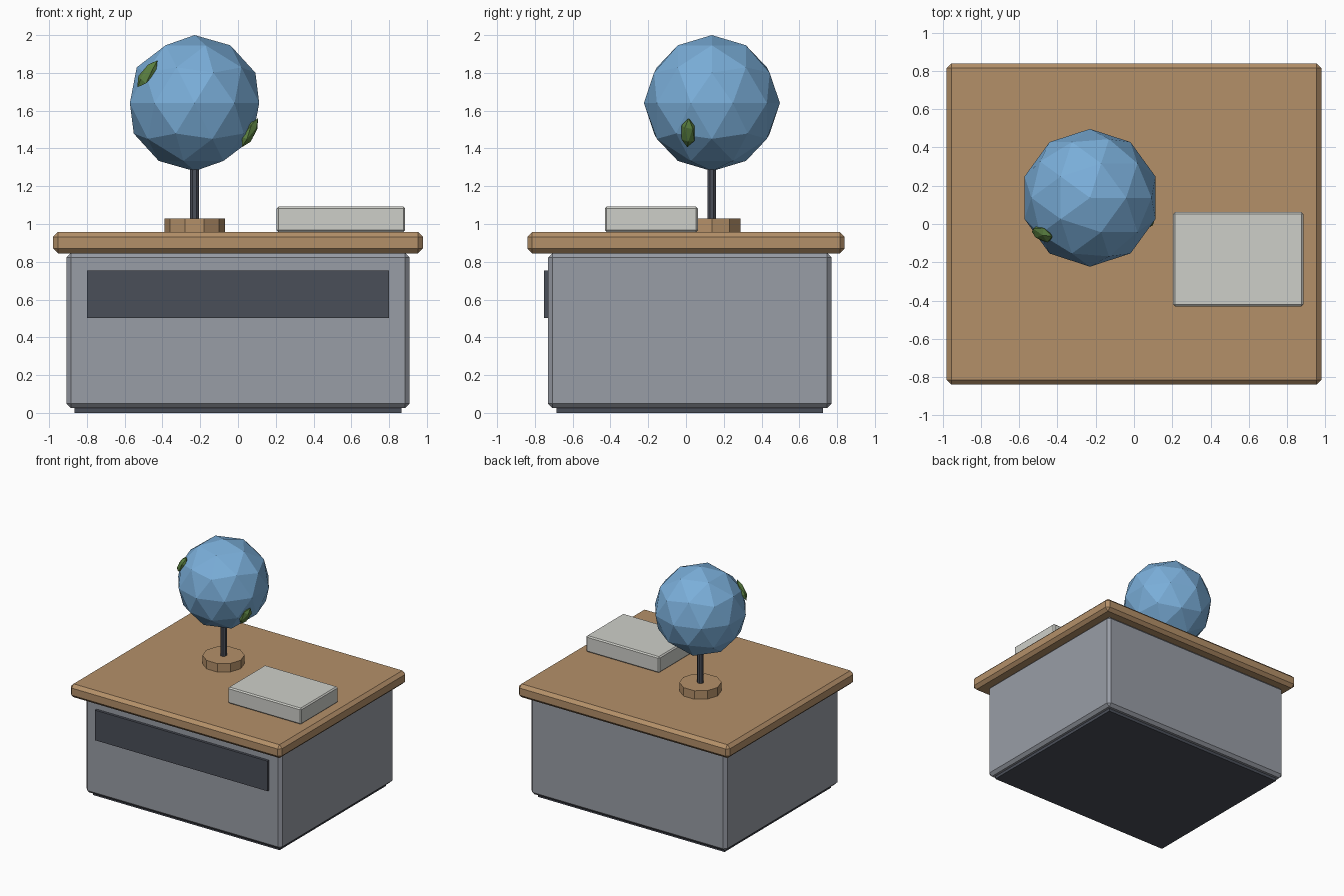
import bpy, math
from mathutils import Vector, Matrix

if "Cube" in bpy.data.objects:
    bpy.data.objects.remove(bpy.data.objects["Cube"])


def mat(name, rgb):
    m = bpy.data.materials.new(name)
    lin = [c / 12.92 if c <= 0.04045 else ((c + 0.055) / 1.055) ** 2.4
           for c in (v / 255 for v in rgb)]
    m.diffuse_color = (*lin, 1)
    m.use_nodes = True
    m.node_tree.nodes["Principled BSDF"].inputs["Base Color"].default_value = m.diffuse_color
    return m


wood = mat("wood", (180, 144, 105))
grey = mat("grey metal", (153, 157, 166))
dark = mat("dark metal", (74, 78, 88))
paper = mat("paper white", (206, 207, 201))
blue = mat("ocean blue", (122, 174, 217))
green = mat("land green", (92, 130, 66))


def finish(name, material):
    o = bpy.context.object
    o.name = name
    o.data.materials.append(material)
    return o


def box(name, x, y, z, material, bevel=0):
    lo, hi = Vector((x[0], y[0], z[0])), Vector((x[1], y[1], z[1]))
    bpy.ops.mesh.primitive_cube_add(size=1)
    o = finish(name, material)
    o.data.transform(Matrix.Translation((lo + hi) / 2) @ Matrix.Diagonal((*(hi - lo), 1)))
    if bevel:
        b = o.modifiers.new("bevel", 'BEVEL')
        b.width, b.segments = bevel, 1
    return o


def cylinder(name, sides, r, z0, z1, material, turn=0):
    bpy.ops.mesh.primitive_cylinder_add(vertices=sides, radius=r, depth=z1 - z0,
                                        location=(GX, GY, (z0 + z1) / 2),
                                        rotation=(0, 0, turn))
    return finish(name, material)


GX, GY, GZ, GR = -0.23, 0.137, 1.64, 0.36

# Cabinet
box("plinth", (-0.865, 0.865), (-0.685, 0.725), (0, 0.04), dark)
box("cabinet_body", (-0.908, 0.908), (-0.73, 0.77), (0.025, 0.847), grey, 0.024)
box("drawer_front", (-0.80, 0.80), (-0.752, -0.70), (0.502, 0.754), dark)
box("table_top", (-0.98, 0.98), (-0.84, 0.84), (0.845, 0.957), wood, 0.026)
box("paper_stack", (0.205, 0.885), (-0.43, 0.063), (0.957, 1.092), paper, 0.01)

# Globe on its stand
cylinder("globe_base", 10, 0.16, 0.955, 1.028, wood, math.pi / 2)
cylinder("globe_pole", 8, 0.025, 1.02, 1.34, dark, math.pi / 8)
bpy.ops.mesh.primitive_ico_sphere_add(subdivisions=2, radius=GR, location=(GX, GY, GZ))
finish("globe", blue)


# Land patches: flattened spheres lying on the globe
def land(name, offset, along, size):
    n = Vector(offset).normalized()
    t = Vector(along)
    t = (t - n * t.dot(n)).normalized()
    s = n.cross(t)
    rot = Matrix((s, n, t)).transposed().to_4x4()
    bpy.ops.mesh.primitive_ico_sphere_add(subdivisions=1, radius=1)
    o = finish(name, green)
    pos = Vector((GX, GY, GZ)) + Vector(offset)
    o.data.transform(Matrix.Translation(pos) @ rot @ Matrix.Diagonal((*size, 1)))


land("land_left", (-0.25, -0.19, 0.155), (0.10, -0.02, 0.13), (0.05, 0.026, 0.09))
land("land_right", (0.293, -0.126, -0.157), (0.10, 0, 0.14), (0.042, 0.028, 0.088))
